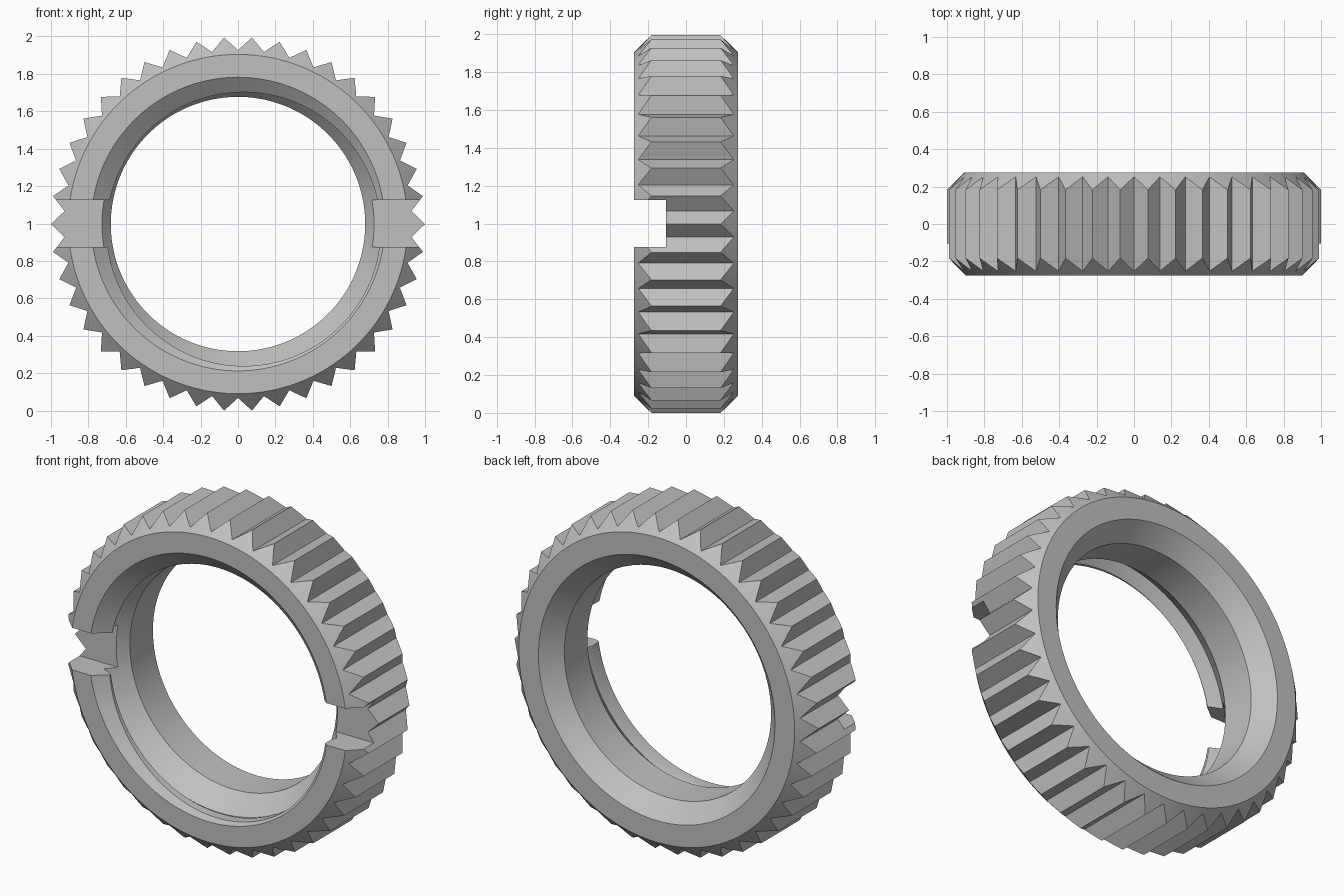
import bpy, bmesh
from math import sin, cos, pi, sqrt

cube = bpy.data.objects.get("Cube")
if cube:
    bpy.data.objects.remove(cube, do_unlink=True)

TEETH = 42
STEPS = 4                      # points per tooth
COUNT = TEETH * STEPS
TIP, ROOT, RIM = 1.0, 0.93, 0.907
HALF = 0.275                   # half the ring width
CENTRE_Z = cos(pi / TEETH)
MOUTH, LAND = 0.785, 0.68      # bore radius at the faces and at its narrowest
LIP, OFF_X, OFF_Z = 0.732, 0.03, -0.027   # off-centre lip behind the front face

grey = bpy.data.materials.new("grey metal")
grey.use_nodes = True
colour = (0.53, 0.53, 0.53, 1)
grey.diffuse_color = colour
grey.node_tree.nodes["Principled BSDF"].inputs["Base Color"].default_value = colour


def lip_radius(a):
    """Distance from the ring axis to the off-centre lip."""
    along = OFF_X * cos(a) + OFF_Z * sin(a)
    across = OFF_X * sin(a) - OFF_Z * cos(a)
    return along + sqrt(LIP ** 2 - across ** 2)


def ring(bm, point):
    """Closed ring of points; point(angle) gives radius and y."""
    verts = []
    for i in range(COUNT):
        a = 2 * pi * i / COUNT
        r, y = point(a)
        verts.append(bm.verts.new((r * cos(a), y, CENTRE_Z + r * sin(a))))
    return verts


def circle(bm, r, y):
    return ring(bm, lambda a: (r, y))


def toothed(bm, side):
    """Serrated ring of points lying on the outer chamfer cone."""
    corners = []
    for i in range(2 * TEETH):
        a, r = pi * i / TEETH, (ROOT if i % 2 else TIP)
        corners.append((r * cos(a), r * sin(a)))
    verts = []
    for i, (x0, z0) in enumerate(corners):
        x1, z1 = corners[(i + 1) % len(corners)]
        for t in (0, 0.5):
            x, z = x0 + (x1 - x0) * t, z0 + (z1 - z0) * t
            y = side * (HALF - (sqrt(x * x + z * z) - RIM))
            verts.append(bm.verts.new((x, y, CENTRE_Z + z)))
    return verts


# Toothed ring: a closed loop of rings, outside then back through the bore
bm = bmesh.new()
rings = [
    circle(bm, RIM, -HALF),
    toothed(bm, -1),
    toothed(bm, 1),
    circle(bm, RIM, HALF),
    circle(bm, MOUTH - 0.007, HALF),
    circle(bm, LAND, 0.172),                           # back mouth cone
    circle(bm, LAND, -0.045),
    circle(bm, 0.775, -0.165),                         # bottom of the groove
    ring(bm, lambda a: (lip_radius(a), -0.2)),
    ring(bm, lambda a: (lip_radius(a), 0.8 * (MOUTH - lip_radius(a)) - HALF)),
    circle(bm, MOUTH, -HALF),
]
for k, loop in enumerate(rings):
    after = rings[(k + 1) % len(rings)]
    for i in range(COUNT):
        j = (i + 1) % COUNT
        bm.faces.new((loop[i], loop[j], after[j], after[i]))
bmesh.ops.recalc_face_normals(bm, faces=bm.faces)
mesh = bpy.data.meshes.new("toothed_ring")
bm.to_mesh(mesh)
bm.free()
mesh.materials.append(grey)
body = bpy.data.objects.new("toothed_ring", mesh)
bpy.context.collection.objects.link(body)

# Slot across the front face, cutting both sides of the ring
bpy.ops.mesh.primitive_cube_add(size=1, location=(0, -0.305, 1.0))
cutter = bpy.context.object
cutter.name = "slot_cutter"
cutter.scale = (3, 0.4, 0.25)
cutter.data.materials.append(grey)
bpy.context.view_layer.update()

bpy.ops.object.select_all(action="DESELECT")
body.select_set(True)
bpy.context.view_layer.objects.active = body
slot = body.modifiers.new("slot", "BOOLEAN")
slot.operation = "DIFFERENCE"
slot.solver = "EXACT"
slot.object = cutter
bpy.ops.object.modifier_apply(modifier=slot.name)
bpy.data.objects.remove(cutter, do_unlink=True)

# Smooth bore and chamfers, crisp teeth and edges
bpy.ops.object.shade_smooth_by_angle(angle=pi / 9)
